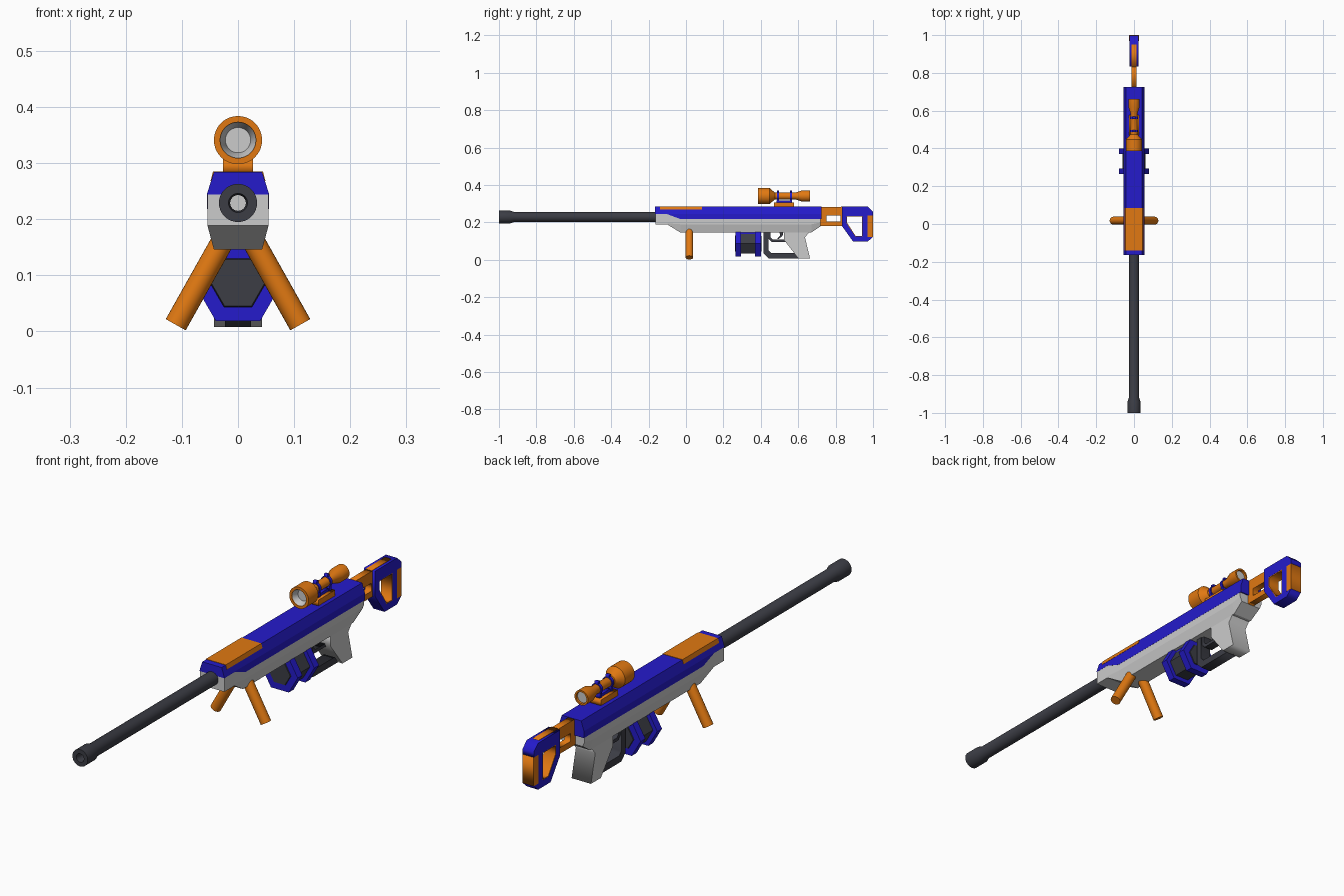
import bpy, bmesh, math
from mathutils import Matrix, Vector

if "Cube" in bpy.data.objects:
    bpy.data.objects.remove(bpy.data.objects["Cube"])


def material(name, rgb):
    m = bpy.data.materials.new(name)
    m.diffuse_color = (*rgb, 1)
    m.use_nodes = True
    m.node_tree.nodes["Principled BSDF"].inputs["Base Color"].default_value = m.diffuse_color
    return m


BLUE = material("blue", (0.018, 0.011, 0.60))
ORANGE = material("orange", (0.75, 0.19, 0.006))
DARK = material("dark", (0.045, 0.047, 0.06))


def finish(name, bm, mat, smooth=False):
    bmesh.ops.recalc_face_normals(bm, faces=bm.faces)
    me = bpy.data.meshes.new(name)
    bm.to_mesh(me)
    bm.free()
    ob = bpy.data.objects.new(name, me)
    bpy.context.collection.objects.link(ob)
    if mat:
        me.materials.append(mat)
    if smooth:
        bpy.ops.object.select_all(action='DESELECT')
        ob.select_set(True)
        bpy.context.view_layer.objects.active = ob
        bpy.ops.object.shade_smooth_by_angle(angle=math.radians(25))
    return ob


def loft(name, sections, mat=None, closed=False, smooth=False):
    """Skin equal-length point rings; cap the ends unless the loop closes."""
    bm = bmesh.new()
    rings = [[bm.verts.new(p) for p in s] for s in sections]
    n = len(rings[0])
    pairs = list(zip(rings, rings[1:])) + ([(rings[-1], rings[0])] if closed else [])
    for a, b in pairs:
        for i in range(n):
            j = (i + 1) % n
            bm.faces.new((a[i], a[j], b[j], b[i]))
    if not closed:
        bm.faces.new(rings[0])
        bm.faces.new(rings[-1])
    return finish(name, bm, mat, smooth)


def lathe(name, profile, z, mat=None, seg=32, closed=False):
    """Turn (y, radius) points about a line along y at height z."""
    turns = [2 * math.pi * i / seg for i in range(seg)]
    rings = [[(r * math.cos(a), y, z + r * math.sin(a)) for a in turns] for y, r in profile]
    return loft(name, rings, mat, closed, seg > 8)


def prism(name, loops, half, mat=None):
    """Extrude a (y, z) outline, with optional holes, to x = +-half."""
    cu = bpy.data.curves.new(name, 'CURVE')
    cu.dimensions, cu.fill_mode, cu.extrude = '2D', 'BOTH', half
    for pts in loops:
        sp = cu.splines.new('POLY')
        sp.points.add(len(pts) - 1)
        for p, (y, z) in zip(sp.points, pts):
            p.co = (y, z, 0, 1)
        sp.use_cyclic_u = True
    tmp = bpy.data.objects.new(name + "_outline", cu)
    bpy.context.collection.objects.link(tmp)
    bpy.context.view_layer.update()
    bm = bmesh.new()
    bm.from_mesh(tmp.to_mesh())
    tmp.to_mesh_clear()
    bpy.data.objects.remove(tmp)
    bmesh.ops.remove_doubles(bm, verts=bm.verts, dist=1e-5)
    bm.transform(Matrix(((0, 0, 1, 0), (1, 0, 0, 0), (0, 1, 0, 0), (0, 0, 0, 1))))
    return finish(name, bm, mat)


def rect(y0, y1, z0, z1):
    return [(y0, z0), (y1, z0), (y1, z1), (y0, z1)]


def mirror_section(y, half):
    return [(x, y, z) for x, z in half] + [(-x, y, z) for x, z in reversed(half)]


# Receiver: coloured upper shell and grey lower body
loft("upper_receiver", [mirror_section(y, [(0.055, zb), (0.055, 0.246), (0.043, 0.284)])
     for y, zb in ((-0.165, 0.244), (-0.10, 0.244), (-0.03, 0.218), (0.725, 0.218))], BLUE)
loft("lower_receiver", [mirror_section(y, [(wb, zb), (0.0545, zm), (0.0545, zt)])
     for y, wb, zb, zm, zt in ((-0.164, 0.0545, 0.189, 0.195, 0.244),
                               (-0.10, 0.0545, 0.189, 0.195, 0.244),
                               (-0.03, 0.043, 0.146, 0.190, 0.218),
                               (0.67, 0.043, 0.146, 0.190, 0.218),
                               (0.72, 0.046, 0.180, 0.200, 0.218))])

# Top panel
loft("top_panel", [mirror_section(y, [(0.049, 0.268), (0.0443, 0.2855)])
                   for y in (-0.14, 0.085)], ORANGE)

# Barrel with muzzle and open bore
lathe("barrel", [(-0.155, 0.014), (-0.155, 0.027), (-0.92, 0.027), (-0.94, 0.034), (-1.0, 0.034),
                 (-1.0, 0.017), (-0.98, 0.014)], 0.229, DARK, closed=True)

# Bipod legs
for side, s in (("right", 1), ("left", -1)):
    foot, top = Vector((0.111 * s, 0.018, 0.012)), Vector((0.025 * s, 0.018, 0.165))
    bm = bmesh.new()
    bmesh.ops.create_cone(bm, cap_ends=True, segments=24, radius1=0.0204, radius2=0.0204,
                          depth=(top - foot).length)
    bm.transform(Matrix.Translation((foot + top) / 2)
                 @ (top - foot).to_track_quat('Z', 'Y').to_matrix().to_4x4())
    finish(side + "_bipod_leg", bm, ORANGE, True)

# Hexagonal magazine: core with two flanges
MZ = 0.087
lathe("magazine_core", [(0.262, 0.048), (0.27, 0.050), (0.27, 0.060), (0.39, 0.060), (0.39, 0.050),
                        (0.403, 0.048)], MZ, DARK, 6)
for part, y in (("front", 0.265), ("rear", 0.37)):
    lathe(part + "_magazine_flange", [(y, 0.05), (y, 0.079), (y + 0.03, 0.079), (y + 0.03, 0.05)],
          MZ, BLUE, 6, True)
prism("magazine_well", [rect(0.29, 0.375, 0.12, 0.155)], 0.03, BLUE)

# Grip, hand guard and trigger
prism("grip", [[(0.525, 0.155), (0.525, 0.105), (0.60, 0.008), (0.663, 0.008), (0.636, 0.12),
                (0.665, 0.155)]], 0.043)
prism("hand_guard", [[(0.415, 0.15), (0.415, 0.035), (0.442, 0.008), (0.605, 0.008), (0.59, 0.036),
                      (0.455, 0.036), (0.442, 0.05), (0.442, 0.15)]], 0.023, DARK)
prism("trigger_guard", [[(0.44, 0.15), (0.44, 0.113), (0.457, 0.096), (0.54, 0.096), (0.54, 0.109),
                         (0.464, 0.109), (0.453, 0.12), (0.453, 0.15)]], 0.018, DARK)
prism("trigger", [[(0.50, 0.15), (0.503, 0.13), (0.487, 0.113), (0.496, 0.111), (0.517, 0.13),
                   (0.52, 0.15)]], 0.008, DARK)

# Stock: connector, butt frame, window lining, top inlay and pad
prism("stock_connector", [rect(0.715, 0.85, 0.18, 0.283), rect(0.75, 0.825, 0.204, 0.236)],
      0.014, ORANGE)
window = [(0.859, 0.235), (0.859, 0.195), (0.905, 0.125), (0.943, 0.125), (0.943, 0.235)]
prism("butt_frame", [[(0.833, 0.284), (0.972, 0.284), (0.999, 0.259), (0.999, 0.237), (0.97, 0.237),
                      (0.97, 0.122), (0.999, 0.122), (0.972, 0.098), (0.893, 0.098),
                      (0.833, 0.182)], window], 0.025, BLUE)
prism("window_lining", [window, [(0.862, 0.232), (0.862, 0.196), (0.907, 0.128), (0.940, 0.128),
                                 (0.940, 0.232)]], 0.0245, ORANGE)
prism("stock_inlay", [rect(0.83, 0.95, 0.27, 0.2855)], 0.014, ORANGE)
prism("butt_pad", [rect(0.97, 1.0, 0.122, 0.237)], 0.0252, ORANGE)

# Scope body with recessed ends, lenses and mount
SZ = 0.341
lathe("scope_body", [(0.425, 0.031), (0.386, 0.032), (0.386, 0.043), (0.447, 0.043), (0.475, 0.018),
                     (0.585, 0.018), (0.62, 0.030), (0.663, 0.030), (0.663, 0.023), (0.64, 0.022)],
      SZ, ORANGE)
lathe("front_lens_seat", [(0.389, 0.032), (0.412, 0.0225), (0.43, 0.0225)][::-1] +
      [(0.43, 0.032)], SZ, closed=True)
lathe("front_lens", [(0.412, 0.0225), (0.424, 0.0225)], SZ)
lathe("rear_lens", [(0.636, 0.022), (0.655, 0.022)], SZ)
prism("scope_base", [rect(0.47, 0.577, 0.28, 0.307)], 0.027, ORANGE)
for part, y in (("front", 0.492), ("rear", 0.562)):
    lathe(part + "_scope_ring", [(y - 0.006, 0.017), (y - 0.006, 0.022), (y + 0.006, 0.022),
                                 (y + 0.006, 0.017)], SZ, BLUE, closed=True)
    prism(part + "_scope_post", [rect(y - 0.006, y + 0.006, 0.30, 0.33)], 0.016, BLUE)
    prism(part + "_ring_knob", [rect(y - 0.006, y + 0.006, 0.355, 0.371)], 0.008, BLUE)
prism("scope_rail", [rect(0.485, 0.568, 0.305, 0.318)], 0.013, BLUE)
